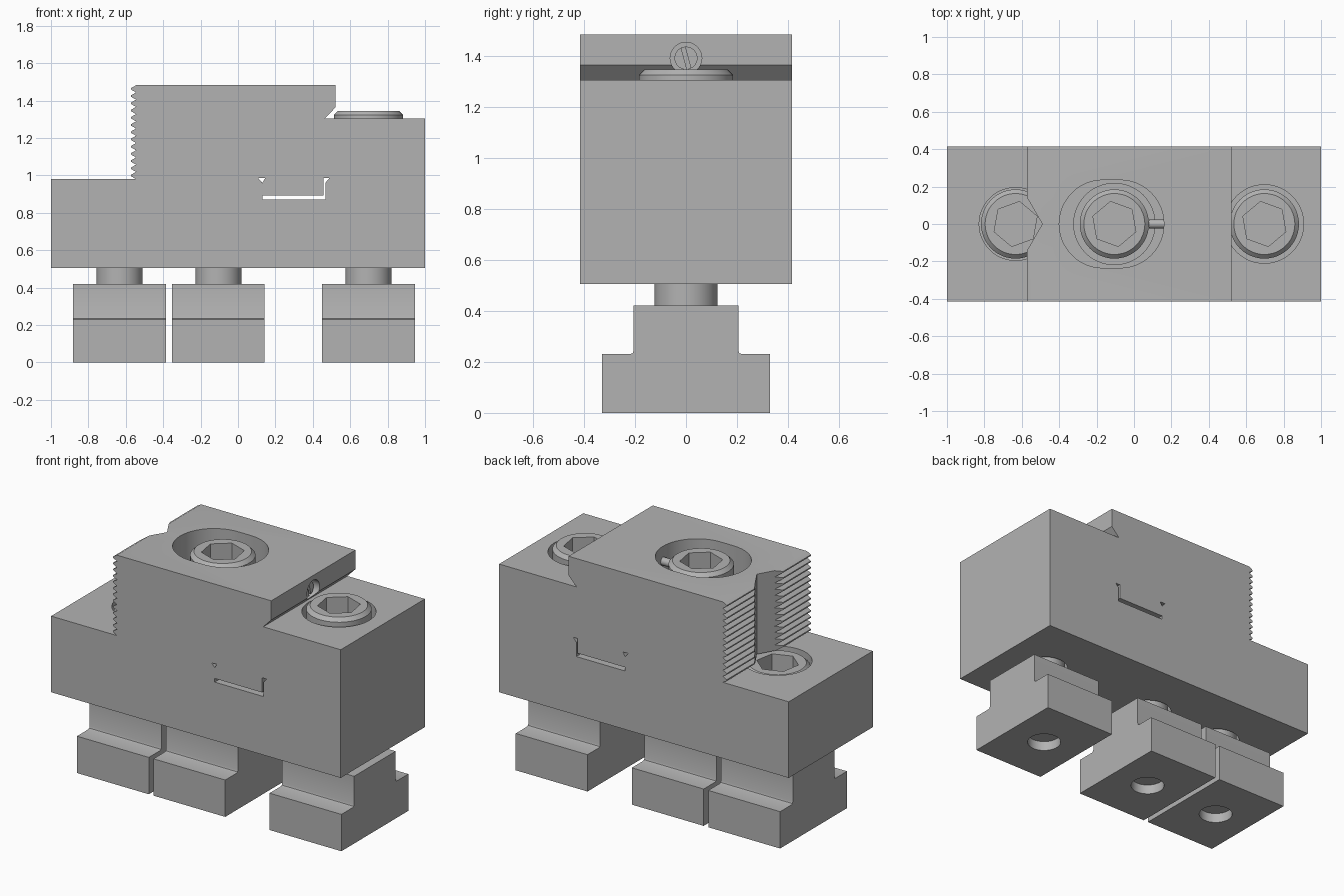
import bpy, bmesh, math
from mathutils import Matrix

default = bpy.data.objects.get("Cube")
if default:
    bpy.data.objects.remove(default, do_unlink=True)

steel = bpy.data.materials.new("plain_steel_grey")
steel.use_nodes = True
GREY = (0.45, 0.45, 0.45, 1)
steel.diffuse_color = GREY
steel.node_tree.nodes["Principled BSDF"].inputs["Base Color"].default_value = GREY


def finish(name, bm):
    bmesh.ops.recalc_face_normals(bm, faces=bm.faces)
    mesh = bpy.data.meshes.new(name)
    bm.to_mesh(mesh)
    bm.free()
    mesh.materials.append(steel)
    obj = bpy.data.objects.new(name, mesh)
    bpy.context.collection.objects.link(obj)
    return obj


def extrude(name, points, direction):
    """Close a flat outline of 3D points and push it along a direction."""
    bm = bmesh.new()
    face = bm.faces.new([bm.verts.new(p) for p in points])
    new = bmesh.ops.extrude_face_region(bm, geom=[face])["geom"]
    bmesh.ops.translate(bm, vec=direction,
                        verts=[v for v in new if isinstance(v, bmesh.types.BMVert)])
    return finish(name, bm)


def prism_y(name, outline, half):
    return extrude(name, [(x, -half, z) for x, z in outline], (0, 2 * half, 0))


def prism_z(name, outline, low, high):
    return extrude(name, [(x, y, low) for x, y in outline], (0, 0, high - low))


def prism_x(name, outline, low, high):
    return extrude(name, [(low, y, z) for y, z in outline], (high - low, 0, 0))


def ring(cx, cy, r, n=48, turn=0.0):
    return [(cx + r * math.cos(turn + math.tau * i / n),
             cy + r * math.sin(turn + math.tau * i / n)) for i in range(n)]


def oval(x1, x2, r, n=24):
    arc = [math.pi * (i / n - 0.5) for i in range(n + 1)]
    right = [(x2 + r * math.cos(a), r * math.sin(a)) for a in arc]
    return right + [(x1 - r * math.cos(a), -r * math.sin(a)) for a in arc]


def cut(obj, *cutters):
    for cutter in cutters:
        cutter.hide_render = True
        mod = obj.modifiers.new("cut", "BOOLEAN")
        mod.operation, mod.solver, mod.object = "DIFFERENCE", "EXACT", cutter
        bpy.context.view_layer.objects.active = obj
        bpy.ops.object.modifier_apply(modifier=mod.name)
        bpy.data.objects.remove(cutter, do_unlink=True)


def smooth(obj):
    bpy.ops.object.select_all(action="DESELECT")
    obj.select_set(True)
    bpy.context.view_layer.objects.active = obj
    bpy.ops.object.shade_smooth_by_angle(angle=math.radians(30))


def lathe(name, cx, profile, n=48):
    """Solid of revolution about a vertical axis from (radius, height) pairs."""
    bm = bmesh.new()
    rows = [[bm.verts.new((x, y, z)) for x, y in ring(cx, 0, r, n)] for r, z in profile]
    for a, b in zip(rows, rows[1:]):
        for i in range(n):
            j = (i + 1) % n
            bm.faces.new((a[i], a[j], b[j], b[i]))
    bm.faces.new(rows[0])
    bm.faces.new(rows[-1])
    return finish(name, bm)


# Clamp body: stepped block with a serrated gripping face
WIDTH = 0.415
outline = [(-1, 0.505), (1, 0.505), (1, 1.305), (0.465, 1.305), (0.52, 1.362), (0.52, 1.482)]
TEETH = 13
pitch = (1.482 - 0.98) / TEETH
for i in range(TEETH):
    top = 1.482 - i * pitch
    outline += [(-0.545, top), (-0.572, top - 0.4 * pitch), (-0.572, top - 0.6 * pitch)]
outline += [(-0.545, 0.98), (-1, 0.98)]
body = prism_y("clamp_body", outline, WIDTH)

# V notch in the serrated face and the thin gap between jaw and base
cut(body,
    prism_z("notch", [(-0.60, -0.19), (-0.49, 0), (-0.60, 0.19)], 0.978, 1.6),
    prism_y("gap", [(0.13, 0.87), (0.467, 0.87), (0.467, 0.96), (0.488, 0.985),
                    (0.458, 0.985), (0.458, 0.893), (0.13, 0.893)], 0.5),
    prism_y("gap_end", [(0.108, 0.985), (0.13, 0.96), (0.145, 0.985)], 0.5))

# Screw positions: centre x, head top, recess outline, recess ceiling, hex turn
LEFT, MID, RIGHT = -0.633, -0.105, 0.697
screws = [("left", RIGHT, 1.345, ring(RIGHT, 0, 0.21), 1.31, 100),
          ("middle", MID, 1.465, oval(-0.165, -0.075, 0.235), 1.6, 100),
          ("right", LEFT, 0.968, ring(LEFT, 0, 0.195), 0.982, 80)]

for side, cx, top, recess, ceiling, turn in screws:
    floor = top - 0.25 - (0.045 if side == "middle" else 0)
    cut(body, prism_z("recess", recess, floor, ceiling),
        prism_z("clearance", ring(cx, 0, 0.14), 0.4, floor + 0.01))

    # Socket head screw with chamfered rim
    screw = lathe(side + "_screw", cx, [
        (0.097, 0.06), (0.097, 0.3), (0.123, 0.3), (0.123, top - 0.25),
        (0.185, top - 0.25), (0.185, top - 0.022), (0.163, top)])
    cut(screw, prism_z("socket", ring(cx, 0, 0.122, 6, math.radians(turn)),
                       top - 0.13, top + 0.1))
    smooth(screw)

    # T-shaped slot nut
    half = [(0.33, 0), (0.33, 0.23), (0.22, 0.23), (0.209, 0.234), (0.205, 0.245), (0.205, 0.42)]
    nut = prism_x(side + "_slot_nut", half + [(-y, z) for y, z in reversed(half)],
                  cx - 0.248, cx + 0.248)
    cut(nut, prism_z("nut_hole", ring(cx, 0, 0.098), -0.1, 0.35))
    smooth(nut)

# Washer under the middle screw head
smooth(lathe("middle_washer", MID, [(0.22, 1.171), (0.22, 1.215)]))

# Small slotted set screw in the jaw's end, with its pin reaching the screw head
cut(body, prism_x("set_screw_hole", ring(0, 1.39, 0.062, 32), 0.25, 0.6))
set_screw = prism_x("set_screw", ring(0, 1.39, 0.045, 32), 0.24, 0.49)
slot = prism_x("slot", [(-0.008, -0.1), (0.008, -0.1), (0.008, 0.1), (-0.008, 0.1)], 0.46, 0.6)
slot.data.transform(Matrix.Translation((0, 0, 1.39)) @ Matrix.Rotation(math.radians(15), 4, "X"))
cut(set_screw, slot)
smooth(set_screw)
smooth(prism_x("set_screw_pin", ring(0, 1.39, 0.024, 24), 0.08, 0.26))
smooth(body)
